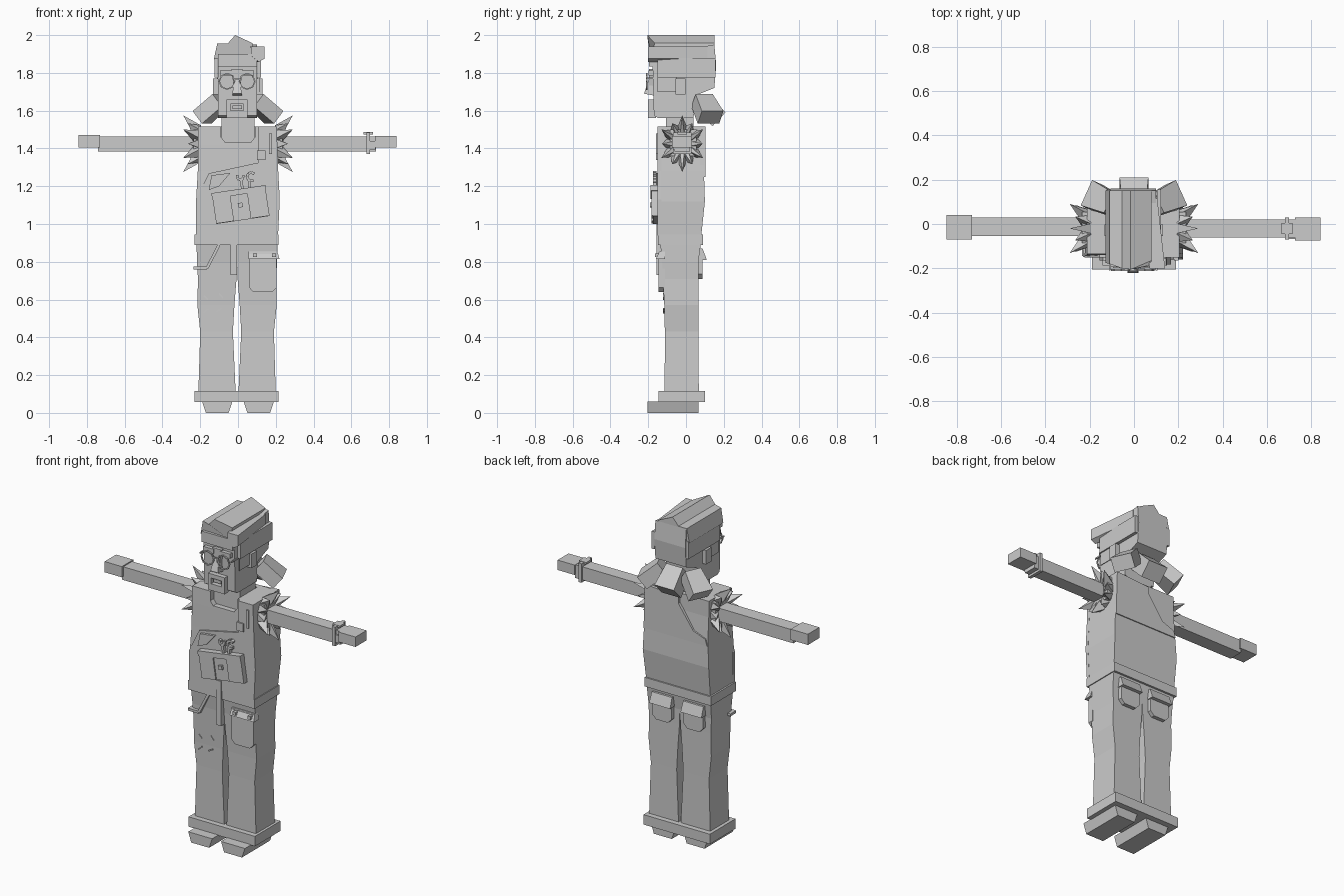
import bpy, bmesh, math
from mathutils import Vector, Matrix

GREY = bpy.data.materials.new("plain_grey")
GREY.diffuse_color = (0.6, 0.6, 0.6, 1)


def make(name, verts, faces):
    me = bpy.data.meshes.new(name)
    bm = bmesh.new()
    vs = [bm.verts.new(v) for v in verts]
    for f in faces:
        bm.faces.new([vs[i] for i in f])
    bmesh.ops.recalc_face_normals(bm, faces=bm.faces)
    bm.to_mesh(me)
    bm.free()
    me.materials.append(GREY)
    ob = bpy.data.objects.new(name, me)
    bpy.context.collection.objects.link(ob)
    return ob


def skin(name, rings):
    """Bridge equal-sized rings and cap both ends."""
    n = len(rings[0])
    faces = [list(range(n)), [(len(rings) - 1) * n + i for i in range(n)]]
    for r in range(len(rings) - 1):
        for i in range(n):
            j = (i + 1) % n
            faces.append([r * n + i, r * n + j, (r + 1) * n + j, (r + 1) * n + i])
    return make(name, [v for ring in rings for v in ring], faces)


def loft(name, levels):
    """Stack of rectangles: (z, x0, x1, y0, y1)."""
    return skin(name, [[(a, c, z), (b, c, z), (b, d, z), (a, d, z)] for z, a, b, c, d in levels])


def box(name, x0, x1, y0, y1, z0, z1):
    return loft(name, [(z0, x0, x1, y0, y1), (z1, x0, x1, y0, y1)])


def plate(name, pts, y0, y1):
    """Front-facing (x, z) outline pulled along y."""
    return skin(name, [[(x, y, z) for x, z in pts] for y in (y0, y1)])


def bar(name, a, b, w, y0, y1):
    """Straight strip between two (x, z) points."""
    a, b = Vector(a), Vector(b)
    d = (b - a).normalized() * w / 2
    n = Vector((-d.y, d.x))
    return plate(name, [a + n, b + n, b - n, a - n], y0, y1)


def ring(name, cx, cz, r0, r1, y0, y1, a0=0, a1=360, n=6):
    """Flat ring or open arc made of short strips."""
    p = [math.radians(a0 + (a1 - a0) * i / n) for i in range(n + 1)]
    r = (r0 + r1) / 2
    for i in range(n):
        bar(name, *[(cx + r * math.cos(t), cz + r * math.sin(t)) for t in p[i:i + 2]], r1 - r0, y0, y1)


# Shoes and trouser legs
for s, tag in ((-1, "left"), (1, "right")):
    a, b = sorted((s * 0.03, s * 0.19))
    loft(tag + "_shoe", [(0, a + .02, b - .02, -.205, .065), (.06, a, b, -.205, .065)])
    leg = []
    for z, inner, outer, y0, y1 in ((.10, .007, .205, -.113, .068), (.43, .022, .195, -.112, .065),
                                    (.57, .014, .21, -.115, .065), (.71, .003, .207, -.122, .065),
                                    (.80, 0, .212, -.126, .066), (.91, 0, .215, -.138, .08)):
        x0, x1 = sorted((s * inner - .005, s * outer - .005))
        leg.append((z, x0, x1, y0, y1))
    loft(tag + "_trouser_leg", leg)
box("trouser_cuff", -.23, .215, -.145, .10, .057, .117)
box("belt", -.23, .215, -.148, .09, .89, .945)
box("fly_strip", -.04, -.005, -.155, -.12, .73, 1.0)

# Torso with scooped neckline
torso = loft("torso", [(.93, -.22, .21, -.138, .08), (1.12, -.222, .22, -.145, .10),
                       (1.28, -.213, .213, -.14, .095), (1.42, -.212, .205, -.138, .085),
                       (1.517, -.212, .205, -.135, .085)])
cut = plate("neck_cutter", [(-.09, 1.6), (-.09, 1.46), (-.07, 1.435), (.07, 1.435), (.09, 1.46), (.09, 1.6)], -.3, .055)
cut.hide_render = True
cut.hide_set(True)
mod = torso.modifiers.new("neckline", 'BOOLEAN')
mod.object = cut
mod.solver = 'EXACT'
box("neck", -.088, .088, -.105, .04, 1.40, 1.58)

# One-shouldered bib, front and back layers
plate("bib_front", [(-.222, .94), (-.223, 1.13), (-.155, 1.268), (.108, 1.325), (.108, 1.517), (.205, 1.517),
                    (.213, 1.28), (.221, 1.13), (.212, .94)], -.15, -.13)
plate("bib_back", [(-.212, 1.25), (-.2, 1.29), (-.12, 1.32), (-.02, 1.46), (-.02, 1.5), (.205, 1.517),
                   (.213, 1.25)], .075, .102)
box("strap_buckle", .10, .145, -.158, -.14, 1.34, 1.39)
box("strap_clip", .165, .18, -.158, -.14, 1.37, 1.48)

# Arms, hands and wristband
box("left_arm", -.74, -.19, -.055, .03, 1.383, 1.463)
box("left_hand", -.845, -.73, -.07, .04, 1.405, 1.47)
box("right_arm", .19, .73, -.06, .02, 1.383, 1.463)
box("right_hand", .725, .84, -.075, .03, 1.405, 1.465)
box("wristband", .68, .70, -.07, .03, 1.37, 1.485)
box("wrist_dial", .665, .715, -.045, .005, 1.475, 1.487)
box("wrist_strap_end", .70, .728, -.068, -.03, 1.395, 1.44)

# Ragged sleeve spikes
for s, tag in ((-1, "left"), (1, "right")):
    box(tag + "_sleeve_base", *sorted((s * .19, s * .235)), -.085, .055, 1.36, 1.50)
    N = 12
    for i in range(N):
        t0, t, t1 = [2 * math.pi * (i + k) / N for k in (-.5, 0, .5)]
        tip_r, tip_x = ((.15, .29) if i % 2 else (.125, .265))
        cy, cz = -.02, 1.425

        def pt(x, r, ang):
            # squared-off ring around the arm
            return (s * x, cy + r * .85 * math.cos(ang), cz + r * math.sin(ang))
        base = [pt(.195, .10, t0), pt(.195, .10, t1), pt(.235, .05, t1), pt(.235, .05, t0)]
        make(tag + "_sleeve_spike", base + [pt(tip_x, tip_r, t)],
             [(0, 1, 2, 3), (0, 1, 4), (1, 2, 4), (2, 3, 4), (3, 0, 4)])

# Head: side outline pulled across x
side = [(-.178, 1.89), (-.17, 1.575), (-.15, 1.562), (.04, 1.562), (.05, 1.68), (.15, 1.72), (.16, 1.84), (.15, 1.95)]
skin("head", [[(x, y, z) for y, z in side] for x in (-.107, .1)])
for x0, x1 in ((-.132, -.10), (.095, .13)):
    box("ear", x0, x1, -.055, -.003, 1.685, 1.77)
    box("side_hair", x0 + .008, x1 - .008, -.15, .155, 1.775, 1.88)
    box("sideburn", x0 + .016, x1 - .016, -.15, -.05, 1.70, 1.80)

# Swept top hair with pointed front
top = [(-.128, 1.872), (-.11, 1.955), (-.055, 1.955), (-.015, 2.0), (.078, 1.957), (.078, 1.89)]
front_y = (-.175, -.18, -.20, -.205, -.165, -.185)
skin("top_hair", [[(x, y, z) for (x, z), y in zip(top, front_y)], [(x, .15, z) for x, z in top]])
lobe = [(.07, 1.94), (.14, 1.94), (.14, 1.875), (.11, 1.858), (.07, 1.89)]
skin("hair_side_roll", [[(x, -.20, z) for x, z in lobe], [(x - .035, .115, z) for x, z in lobe]])
box("hairline", -.107, .1, -.195, -.17, 1.835, 1.90)


# Flared hair tufts at the nape
def tuft(name, a, b, w0, w1, t):
    a, b = Vector(a), Vector(b)
    d = (b - a).normalized()
    u = Vector((-d.y, d.x, 0)).normalized()
    n = d.cross(u)
    skin(name, [[c + u * i * w / 2 + n * j * t / 2 for i, j in ((-1, -1), (1, -1), (1, 1), (-1, 1))]
                for c, w in ((a, w0), (b, w1))])


tuft("nape_tuft_middle", (0, .075, 1.65), (0, .175, 1.555), .11, .13, .10)
for s in (-1, 1):
    tuft("nape_tuft_side", (s * .09, .085, 1.655), (s * .19, .13, 1.565), .10, .125, .085)

# Face: nose, brows, beard and glasses
plate("nose_bridge", [(-.035, 1.82), (.025, 1.82), (.012, 1.72), (-.022, 1.72)], -.195, -.17)
skin("nose", [[(-.015, -.185, 1.80), (.005, -.185, 1.80), (.005, -.17, 1.80), (-.015, -.17, 1.80)],
              [(-.03, -.222, 1.69), (.02, -.222, 1.69), (.02, -.17, 1.68), (-.03, -.17, 1.68)]])
box("left_brow", -.095, -.025, -.198, -.17, 1.785, 1.812)
box("right_brow", .015, .085, -.198, -.17, 1.785, 1.812)
box("moustache", -.06, .05, -.20, -.16, 1.635, 1.66)
box("beard_chin", -.06, .05, -.20, -.16, 1.56, 1.60)
for x in (-.06, .03):
    box("beard_side", x, x + .02, -.20, -.16, 1.60, 1.635)
box("lips", -.03, .02, -.19, -.16, 1.61, 1.628)
for cx in (-.058, .048):
    ring("lens_rim", cx, 1.755, .038, .045, -.212, -.204, n=8)
box("glasses_bridge", -.018, .008, -.212, -.204, 1.765, 1.773)
for x in (-.112, .098):
    box("glasses_arm", x, x + .007, -.21, -.03, 1.768, 1.776)

# Tilted waist pouch with flap panels
P, TILT = Vector((.012, 1.10)), math.radians(8.5)


def tilted(name, x0, x1, z0, z1, y0, y1):
    rot = Matrix.Rotation(TILT, 2)
    plate(name, [P + rot @ Vector(p) for p in ((x0, z0), (x1, z0), (x1, z1), (x0, z1))], y0, y1)


tilted("pouch", -.14, .145, -.08, .08, -.175, -.14)
tilted("pouch_left_panel", -.14, -.045, -.078, .07, -.183, -.17)
tilted("pouch_right_panel", .045, .145, -.078, .07, -.183, -.17)
tilted("pouch_flap", -.142, .147, .055, .085, -.188, -.14)
tilted("pouch_button", -.012, .012, -.012, .012, -.19, -.17)

# Tools and folded cloth poking out
plate("folded_cloth", [(-.155, 1.18), (-.14, 1.258), (-.04, 1.27), (-.10, 1.20)], -.165, -.145)
bar("spanner_shaft", (.025, 1.18), (.015, 1.235), .014, -.175, -.155)
ring("spanner_jaw", .012, 1.25, .01, .024, -.175, -.155, 150, 390, 5)
bar("hook_shaft", (.06, 1.19), (.06, 1.225), .014, -.175, -.155)
ring("hook_jaw", .07, 1.25, .016, .03, -.175, -.155, 45, 300, 6)

# Front pockets
bar("slant_pocket_edge", (-.10, .89), (-.165, .765), .015, -.145, -.12)
bar("slant_pocket_base", (-.165, .767), (-.235, .767), .015, -.145, -.09)
plate("thigh_pocket", [(.058, .85), (.058, .665), (.08, .64), (.18, .64), (.205, .665), (.205, .85)], -.145, -.11)
skin("thigh_pocket_flap", [[(.056, -.14, .855), (.208, -.14, .855), (.208, -.11, .855), (.056, -.11, .855)],
                           [(.056, -.16, .815), (.22, -.16, .815), (.22, -.11, .815), (.056, -.11, .815)]])
for x in (.09, .19):
    box("flap_stud", x - .01, x + .01, -.165, -.145, .825, .845)

# Knee patch stitches
for x, z, dx, dz in ((-.17, .54, .012, .01), (-.09, .62, .01, -.012), (-.17, .61, .01, -.01), (-.1, .545, .014, .008)):
    bar("knee_stitch", (x - dx, z - dz), (x + dx, z + dz), .007, -.122, -.11)

# Back pockets
for c in (-.11, .10):
    plate("back_pocket", [(c - .065, .86), (c - .065, .735), (c - .04, .71), (c + .04, .71), (c + .065, .735),
                          (c + .065, .86)], .06, .088)
    loft("back_pocket_flap", [(.81, c - .07, c + .07, .06, .11), (.87, c - .068, c + .068, .06, .088)])
